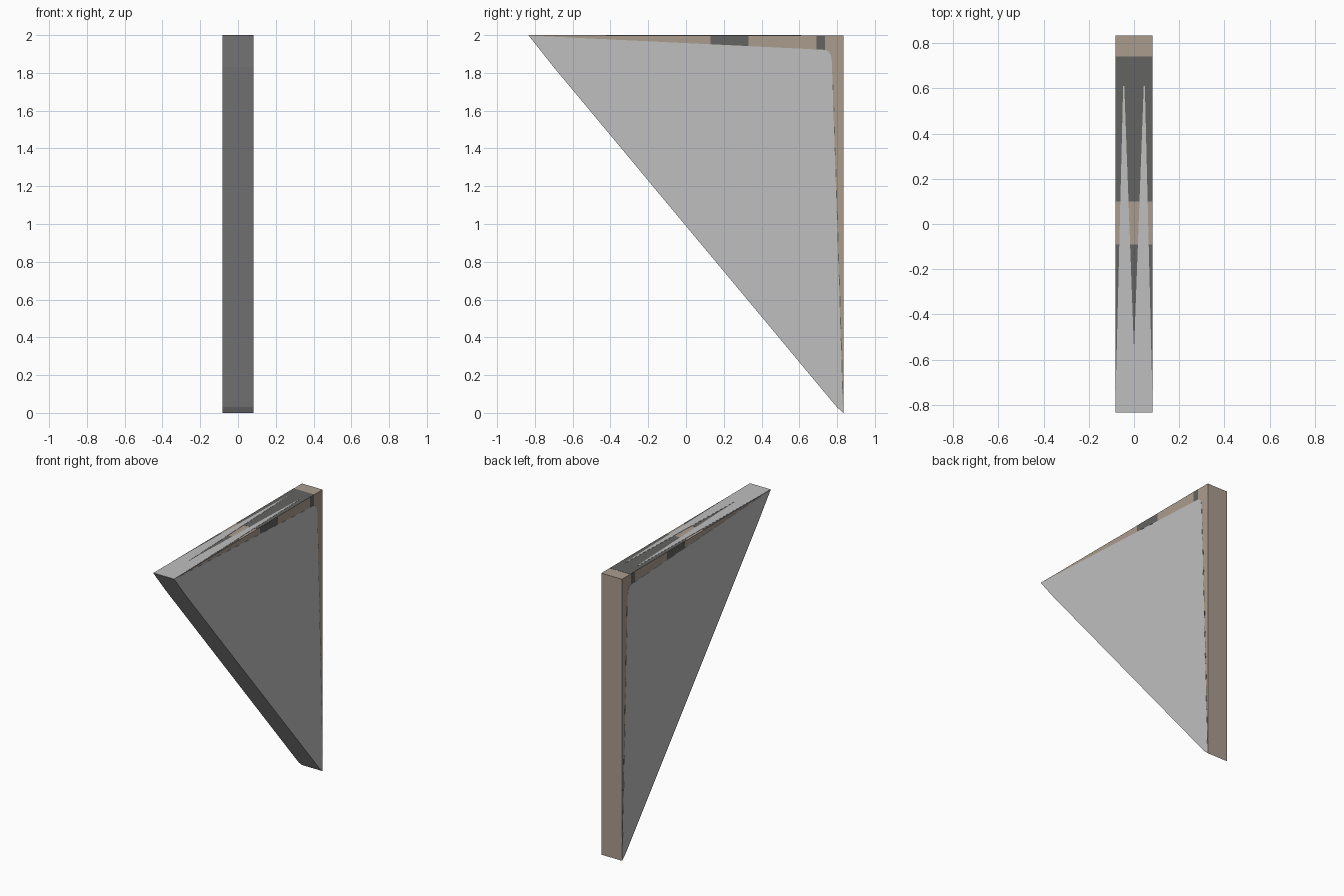
import bpy, bmesh
from mathutils import Vector

if "Cube" in bpy.data.objects:
    bpy.data.objects.remove(bpy.data.objects["Cube"])

HW, HY, T = 0.081, 0.833, 0.001   # half width, half depth, paint thickness


def material(name, col):
    m = bpy.data.materials.new(name)
    m.diffuse_color = (*col, 1)
    m.use_nodes = True
    m.node_tree.nodes["Principled BSDF"].inputs["Base Color"].default_value = m.diffuse_color
    return m


GREY = material("light grey", (0.52, 0.52, 0.52))
TAN = material("warm tan", (0.41, 0.335, 0.275))
DARK = material("dark grey", (0.125, 0.125, 0.12))


def prism(name, outline, to3d, offset, mats):
    """Extrude a flat outline along an offset vector."""
    bm = bmesh.new()
    face = bm.faces.new([bm.verts.new(to3d(a, b)) for a, b in outline])
    new = bmesh.ops.extrude_face_region(bm, geom=[face])["geom"]
    bmesh.ops.translate(bm, vec=Vector(offset),
                        verts=[v for v in new if isinstance(v, bmesh.types.BMVert)])
    bmesh.ops.recalc_face_normals(bm, faces=bm.faces)
    me = bpy.data.meshes.new(name)
    bm.to_mesh(me)
    bm.free()
    for m in mats:
        me.materials.append(m)
    ob = bpy.data.objects.new(name, me)
    bpy.context.collection.objects.link(ob)
    return ob


def side_plates(name, outline, mat):
    for s, label in ((1, "right"), (-1, "left")):
        prism(f"{name}_{label}", outline, lambda y, z: (s * HW, y, z), (s * T, 0, 0), [mat])


def top_plate(name, outline, mat, lift=T):
    prism(name, outline, lambda x, y: (x, y, 2 - 2 * T), (0, 0, lift), [mat])


# Triangular slab: tan back and top, grey sloping front
slope = [(-HY, 2 - 2 * T), (-0.70, 1.83), (0.77, 0.065), (0.80, 0.03), (HY, 0)]
slab = prism("wedge_slab", slope + [(HY, 2 - 2 * T)],
             lambda y, z: (-HW, y, z), (2 * HW, 0, 0), [TAN, GREY])
for p in slab.data.polygons:
    p.material_index = 1 if p.normal.z < -0.1 else 0

# Grey panels on both sides, with a rounded upper corner
panel = slope[:-1] + [(HY - 0.002, 0.005), (0.80, 1.0), (0.772, 1.86), (0.766, 1.895),
                      (0.755, 1.913), (0.735, 1.922)]
side_plates("side_panel", panel, GREY)


# Dark patches on the side border under the top edge
def rim(y):
    return 2 - 0.0498 * (y + HY)


for i, (a, b) in enumerate(((0.13, 0.33), (0.69, 0.735))):
    side_plates(f"border_patch_{i}", [(a, rim(a)), (b, rim(b)), (b, 1.995), (a, 1.995)], DARK)


# Dark dashes along the back edge of the side panels
def edge(z):
    return 0.80 + (1.0 - z) * (0.031 if z < 1 else 0.0326)


for i in range(15):
    z0, length = 0.10 + 0.115 * i, 0.07 - 0.003 * i
    z1 = z0 + length
    side_plates(f"edge_dash_{i}", [(edge(z0), z0), (edge(z0) + 0.005, z0),
                                   (edge(z1) + 0.005, z1), (edge(z1), z1)], DARK)

# Dark bands over the top
for name, a, b in (("top_band_back", 0.10, 0.74), ("top_band_front", -0.80, -0.09)):
    top_plate(name, [(-HW, a), (HW, a), (HW, b), (-HW, b)], DARK)

# Grey forked streaks and front end of the top
fork = [(-HW, -HY), (HW, -HY), (HW, -0.75), (0.048, 0.61), (0.043, 0.61), (0, -0.56),
        (-0.043, 0.61), (-0.048, 0.61), (-HW, -0.75)]
top_plate("top_fork", fork, GREY, 2 * T)
